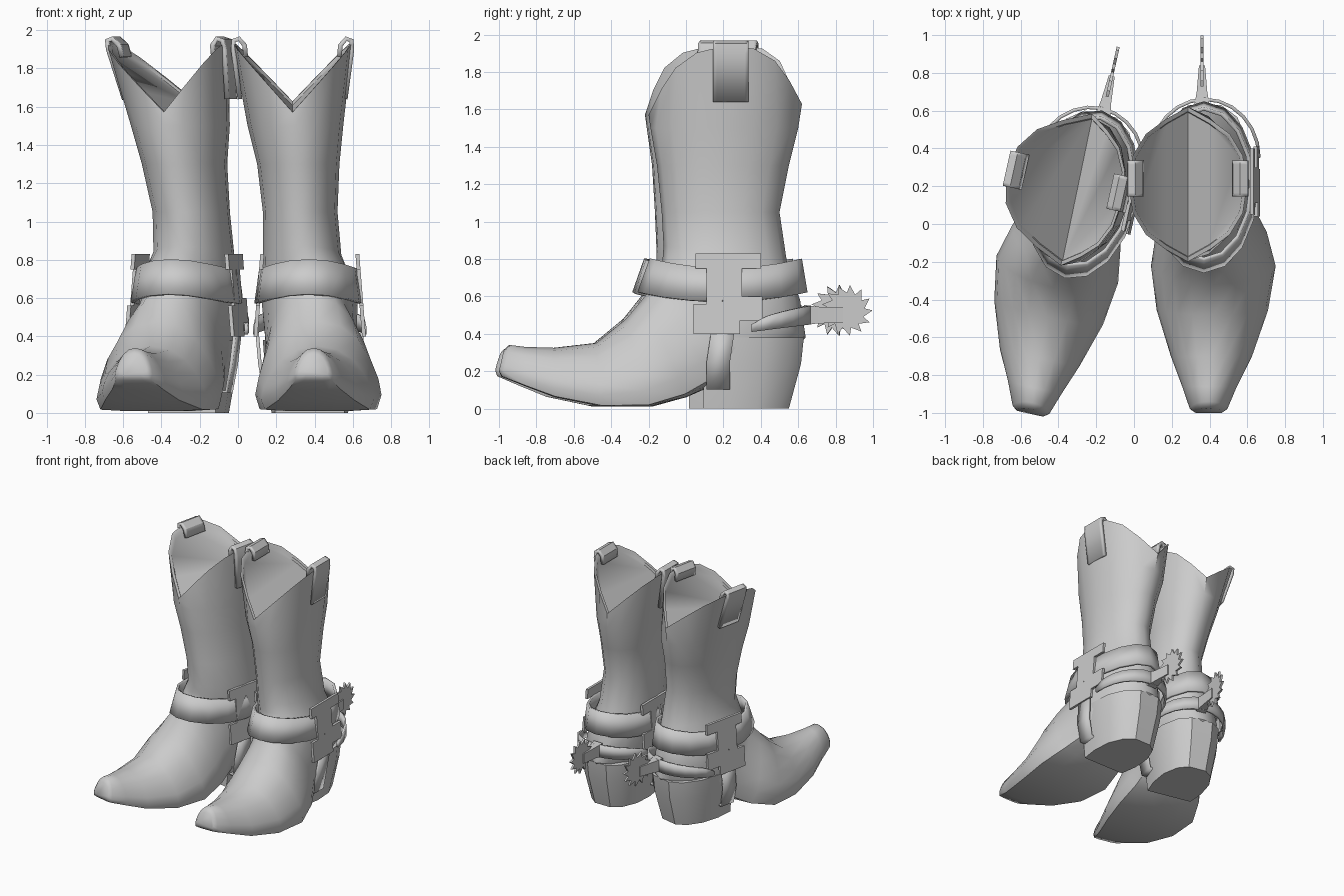
import bpy, bmesh, math
from mathutils import Matrix, Vector

cube = bpy.data.objects.get("Cube")
if cube:
    bpy.data.objects.remove(cube, do_unlink=True)

# single grey material
grey = bpy.data.materials.new("grey_leather")
grey.use_nodes = True
COLOR = (0.6, 0.6, 0.6, 1)
grey.diffuse_color = COLOR
grey.node_tree.nodes["Principled BSDF"].inputs["Base Color"].default_value = COLOR

parts = []
XC = 0.375   # centre line of foot, straps and heel
N = 16       # points per ring


def make(name, verts, faces, angle=35, thick=0):
    bm = bmesh.new()
    vs = [bm.verts.new(v) for v in verts]
    for f in faces:
        bm.faces.new([vs[i] for i in f])
    bmesh.ops.recalc_face_normals(bm, faces=bm.faces)
    me = bpy.data.meshes.new(name)
    bm.to_mesh(me)
    bm.free()
    me.materials.append(grey)
    ob = bpy.data.objects.new("left_" + name, me)
    bpy.context.collection.objects.link(ob)
    bpy.ops.object.select_all(action='DESELECT')
    ob.select_set(True)
    bpy.context.view_layer.objects.active = ob
    bpy.ops.object.shade_smooth_by_angle(angle=math.radians(angle))
    if thick:
        mod = ob.modifiers.new("thickness", 'SOLIDIFY')
        mod.thickness = thick
        mod.offset = 0
    parts.append(ob)
    return ob


def bridge(rings, closed=True):
    n = len(rings[0])
    faces = []
    for r in range(len(rings) - 1):
        for i in range(n if closed else n - 1):
            j = (i + 1) % n
            faces.append((r * n + i, r * n + j, (r + 1) * n + j, (r + 1) * n + i))
    return [p for ring in rings for p in ring], faces


def extrude(name, outline, point):
    """Plate from a 2D outline; point(a, b, side) gives the 3D position."""
    rings = [[point(a, b, k) for a, b in outline] for k in (-1, 1)]
    verts, faces = bridge(rings)
    n = len(outline)
    return make(name, verts, faces + [tuple(range(n)), tuple(range(n, 2 * n))], 25)


# cross-section halves: round for the shaft, flat-bottomed for the foot
ROUND = [(math.sin(math.tau * i / N), (1 + math.cos(math.tau * i / N)) / 2) for i in range(9)]
SOLED = [(0, 1), (.36, .94), (.64, .78), (.83, .57), (.95, .36), (1, .18), (.93, 0.02), (.5, 0), (0, 0)]


def section(front, back, xc, hw, d):
    half = [(a[0] * (1 - d) + b[0] * d, a[1] * (1 - d) + b[1] * d) for a, b in zip(ROUND, SOLED)]
    full = half + [(-u, v) for u, v in half[-2:0:-1]]
    f, b = Vector(front), Vector(back)
    return [Vector((xc + hw * u, *(b + (f - b) * v))) for u, v in full]


# boot body: sections swing from upright at the toe to level in the shaft
rings = [section(*s) for s in (
    ((-.975, .31), (-1.0, .20), .395, .075, 1),
    ((-.94, .34), (-.985, .17), .395, .10, 1),
    ((-.86, .33), (-.86, .12), .40, .145, 1),
    ((-.70, .325), (-.70, .06), .41, .215, 1),
    ((-.48, .35), (-.45, .01), .415, .295, 1),
    ((-.32, .48), (-.20, .01), .42, .33, 1),
    ((-.22, .60), (0.0, .06), .41, .295, .9),
    ((-.17, .68), (.16, .13), .39, .25, .7),
    ((-.15, .72), (.45, .20), .38, .245, .35),
    ((-.13, .76), (.64, .38), .375, .25, 0),
    ((-.125, .80), (.61, .58), .36, .235, 0),
    ((-.12, .87), (.54, .78), .335, .205, 0),
    ((-.13, 1.05), (.50, 1.05), .325, .195, 0),
    ((-.155, 1.3), (.55, 1.3), .315, .215, 0),
    ((-.19, 1.5), (.60, 1.5), .30, .25, 0),
)]


def rim(scale, drop):
    out = []
    for p in section((-.2, 0), (.62, 0), .285, .315, 0):
        u = abs(p.x - .285) / .315
        dy = (p.y - .21) * scale * (1 - .4 * u * (1 - u))
        out.append(Vector((.285 + (p.x - .285) * scale, .21 + dy,
                           1.6 + .34 * u * scale + .07 * dy - drop)))
    return out


rings += [rim(1, 0), rim(.94, 0), rim(.93, .02)]
verts, faces = bridge(rings)
last = (len(rings) - 1) * N
# closed toe end and the folded lining inside the mouth
faces.append(tuple(range(N)))
faces.append(tuple(range(last, last + N // 2 + 1)))
faces.append(tuple(range(last + N // 2, last + N)) + (last,))
make("boot_body", verts, faces, 50)


# heel block
def heel_ring(y0, y1, hw, z):
    pts = ((.9, 0), (1, .3), (.95, .62), (.7, .88), (.35, 1))
    half = [(XC + hw * u, y0 + (y1 - y0) * v, z) for u, v in pts]
    return half + [(2 * XC - x, y, z) for x, y, z in reversed(half)]


rings = [heel_ring(.09, .55, .20, 0), heel_ring(.10, .615, .235, .24), heel_ring(.10, .63, .245, .38)]
verts, faces = bridge(rings)
n = len(rings[0])
make("heel", verts, faces + [tuple(range(n)), tuple(range(2 * n, 3 * n))])


# ankle strap
def strap_ring(hw, y0, y1, z):
    out = []
    for i in range(N):
        c, s = math.cos(math.tau * i / N), math.sin(math.tau * i / N)
        out.append((XC - .005 + hw * s, (y0 + y1) / 2 - (y1 - y0) / 2 * c, z + .05 * c * c))
    return out


make("ankle_strap", *bridge([strap_ring(.275, -.25, .64, .57), strap_ring(.25, -.185, .61, .75)]),
     thick=.02)

# spur heel band, tapering towards its open ends
low, high = [], []
for i in range(13):
    a = math.pi * i / 12
    s = math.sin(a)
    x, y = XC + .287 * math.cos(a), .35 + .31 * s
    low.append((x, y, .41 + .04 * s))
    high.append((x, y, .45 + .10 * s ** .6))
make("spur_band", *bridge([low, high], closed=False), thick=.018)

# spur shank and toothed wheel
SX = .36
shank = [[(SX + sx * w, y, .5 + sz * h) for sx, sz in ((-1, -1), (1, -1), (1, 1), (-1, 1))]
         for y, w, h in ((.63, .04, .055), (.70, .028, .045), (.84, .016, .04))]
verts, faces = bridge(shank)
make("spur_shank", verts, faces + [(0, 1, 2, 3), (8, 9, 10, 11)], 25)
teeth = []
for k in range(13):
    a = math.tau * k / 13
    teeth += [(math.cos(a) * .137, math.sin(a) * .137),
              (math.cos(a + .12) * .095, math.sin(a + .12) * .095)]
extrude("spur_wheel", teeth, lambda a, b, k: (SX + .008 * k, .86 + a, .525 + b))

# side pieces, on both sides of each boot
PLATE = [(.04, .40), (.29, .40), (.29, .47), (.41, .47), (.41, .60), (.30, .60),
         (.30, .75), (.40, .75), (.40, .83), (.05, .83), (.05, .75), (.11, .75),
         (.11, .56), (.04, .56)]
for s, side in ((1, "outer"), (-1, "inner")):
    extrude(side + "_side_plate", PLATE,
            lambda y, z, k: (XC + s * (.283 - .08 * (z - .4) + .01 * k), y, z))

    # pull tab folded over the rim
    fold = [(.275, 1.64), (.31, 1.90), (.308, 1.945), (.28, 1.955), (.25, 1.92), (.245, 1.86)]
    tab = [[(.285 + s * u, y, z) for u, z in fold] for y in (.145, .165, .315, .335)]
    make(side + "_pull_tab", *bridge(tab, closed=False), thick=.025)

# instep strap running under the arch
path = [(-.275, .42), (-.26, .25), (-.235, .11), (.235, .11), (.26, .25), (.275, .42)]
ribbon = [[(XC + u, y + .15 * max(0, z - .25), z) for u, z in path] for y in (.11, .235)]
make("instep_strap", *bridge(ribbon, closed=False), angle=25, thick=.018)

# second boot: mirrored, turned outwards, with its shaft leaning to the side
turn = (Matrix.Translation((.052, -.114, 0)) @ Matrix.Rotation(math.radians(-12.5), 4, 'Z')
        @ Matrix.Scale(-1, 4, (1, 0, 0)))
for ob in list(parts):
    twin = ob.copy()
    twin.name = ob.name.replace("left_", "right_")
    twin.data = ob.data.copy()
    twin.data.transform(turn)
    twin.data.flip_normals()
    for v in twin.data.vertices:
        lean = max(0, v.co.z - .95)
        v.co += Vector((-.19, .045, 0)) * lean
    bpy.context.collection.objects.link(twin)
